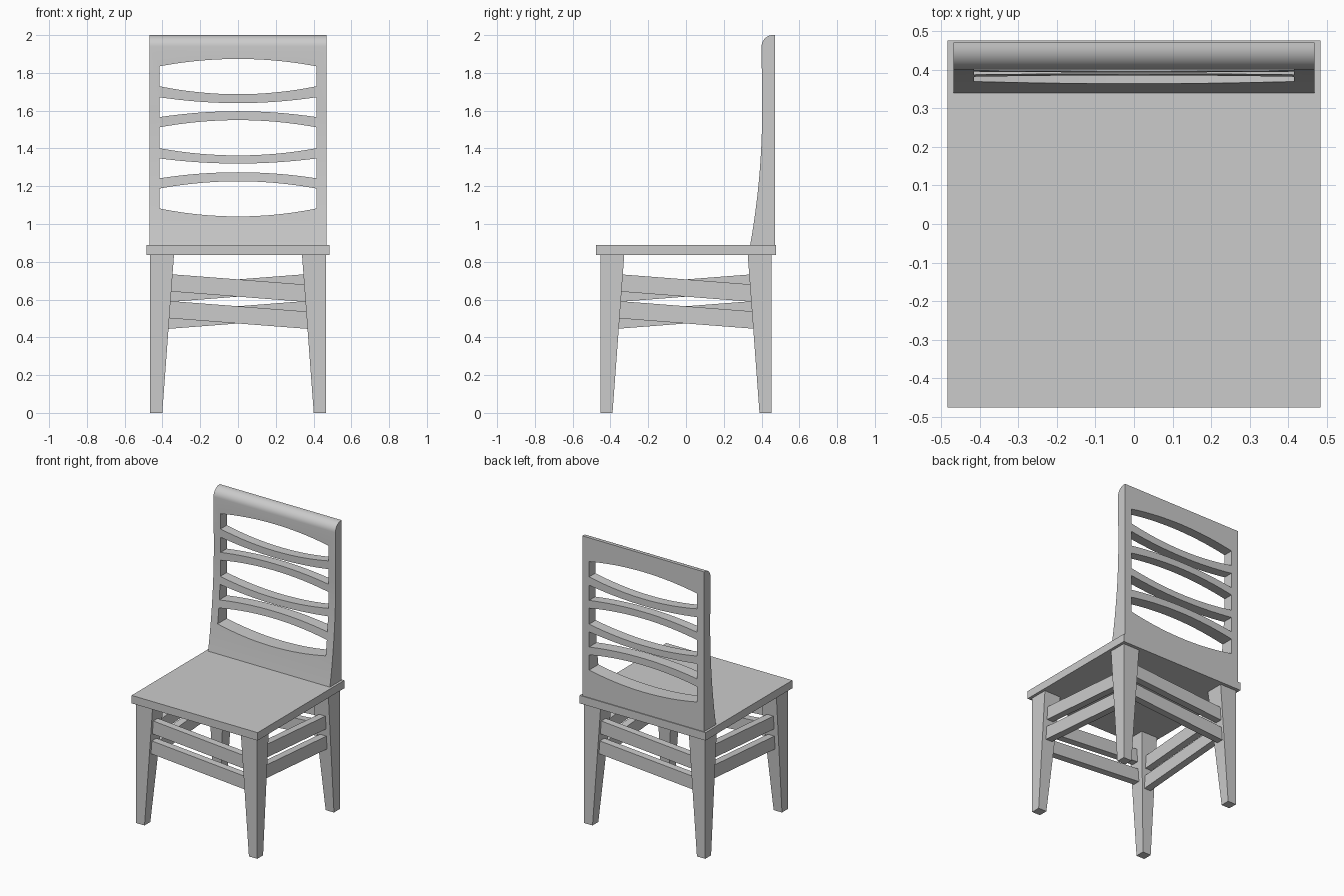
import bpy, bmesh, math
from mathutils import Matrix

cube = bpy.data.objects.get("Cube")
if cube:
    bpy.data.objects.remove(cube, do_unlink=True)

grey = bpy.data.materials.new("plain_grey")
grey.use_nodes = True
grey.diffuse_color = (0.6, 0.6, 0.6, 1)
grey.node_tree.nodes["Principled BSDF"].inputs["Base Color"].default_value = (0.6, 0.6, 0.6, 1)


def add_object(name, bm):
    bmesh.ops.recalc_face_normals(bm, faces=bm.faces)
    mesh = bpy.data.meshes.new(name)
    bm.to_mesh(mesh)
    bm.free()
    mesh.materials.append(grey)
    obj = bpy.data.objects.new(name, mesh)
    bpy.context.collection.objects.link(obj)
    return obj


def box(name, size, centre, turn=Matrix()):
    bm = bmesh.new()
    place = turn @ Matrix.Translation(centre)
    bmesh.ops.create_cube(bm, size=1, matrix=place @ Matrix.Diagonal((*size, 1)))
    return add_object(name, bm)


def extrude(bm, outline, direction):
    face = bm.faces.new([bm.verts.new(p) for p in outline])
    result = bmesh.ops.extrude_face_region(bm, geom=[face], use_keep_orig=True)
    verts = [v for v in result["geom"] if isinstance(v, bmesh.types.BMVert)]
    bmesh.ops.translate(bm, verts=verts, vec=direction)


# Seat
SEAT_LOW, SEAT_TOP = 0.835, 0.89
box("seat", (0.968, 0.952, SEAT_TOP - SEAT_LOW), (0, 0, (SEAT_LOW + SEAT_TOP) / 2))

# Legs: straight outside, tapering inward faces
for side, sx in (("left", 1), ("right", -1)):
    for end, sy in (("front", -1), ("back", 1)):
        bm = bmesh.new()
        rings = []
        for z, width in ((0, 0.064), (SEAT_LOW, 0.126)):
            x0, x1 = 0.465 * sx, (0.465 - width) * sx
            y0, y1 = 0.453 * sy, (0.453 - width) * sy
            rings.append([bm.verts.new(p) for p in
                          ((x0, y0, z), (x1, y0, z), (x1, y1, z), (x0, y1, z))])
        low, high = rings
        bm.faces.new(low)
        bm.faces.new(high)
        for i in range(4):
            j = (i + 1) % 4
            bm.faces.new((low[i], low[j], high[j], high[i]))
        add_object(f"{end}_{side}_leg", bm)

# Slanted rails, two per side, turned around the chair
tilt = Matrix.Rotation(math.atan(0.077), 4, "Y")
for k, side in enumerate(("front", "left", "back", "right")):
    turn = Matrix.Rotation(k * math.pi / 2, 4, "Z")
    for level, z in (("upper", 0.661), ("lower", 0.519)):
        place = turn @ Matrix.Translation((0, -0.41, z)) @ tilt
        box(f"{side}_{level}_rail", (0.81, 0.05, 0.091), (0, 0, 0), place)

# Backrest panel: curved front, flat rear, rounded top
HALF, REAR, ROUND = 0.468, 0.47, 0.06
profile = [(REAR, SEAT_TOP)]
for i in range(13):
    t = i / 12
    profile.append((0.34 + 0.063 * (1 - (1 - t) ** 2), SEAT_TOP + 0.71 * t))
for i in range(13):
    a = math.pi / 2 * i / 12
    profile.append((0.4 + ROUND * (1 - math.cos(a)), 2 - ROUND + ROUND * math.sin(a)))
profile.append((REAR, 2))
bm = bmesh.new()
extrude(bm, [(-HALF, y, z) for y, z in profile], (2 * HALF, 0, 0))
backrest = add_object("backrest", bm)

# Slots: z at (top edge, top centre, bottom edge, bottom centre)
slots = [
    (1.835, 1.874, 1.729, 1.687),
    (1.671, 1.640, 1.566, 1.597),
    (1.512, 1.550, 1.401, 1.363),
    (1.347, 1.320, 1.242, 1.274),
    (1.188, 1.226, 1.082, 1.040),
]
SLOT, STEPS = 0.415, 16
bm = bmesh.new()
for top_edge, top_mid, low_edge, low_mid in slots:
    outline = []
    for edge, mid, way in ((top_edge, top_mid, 1), (low_edge, low_mid, -1)):
        for i in range(STEPS + 1):
            u = way * (2 * i / STEPS - 1)
            outline.append((SLOT * u, 0.2, mid + (edge - mid) * u * u))
    extrude(bm, outline, (0, 0.5, 0))
cutter = add_object("slot_cutter", bm)
cutter.hide_render = True

cut = backrest.modifiers.new("slots", "BOOLEAN")
cut.operation = "DIFFERENCE"
cut.solver = "EXACT"
cut.object = cutter
bpy.ops.object.select_all(action="DESELECT")
backrest.select_set(True)
bpy.context.view_layer.objects.active = backrest
bpy.ops.object.modifier_apply(modifier=cut.name)
bpy.data.objects.remove(cutter, do_unlink=True)
bpy.ops.object.shade_smooth_by_angle(angle=math.radians(30))
